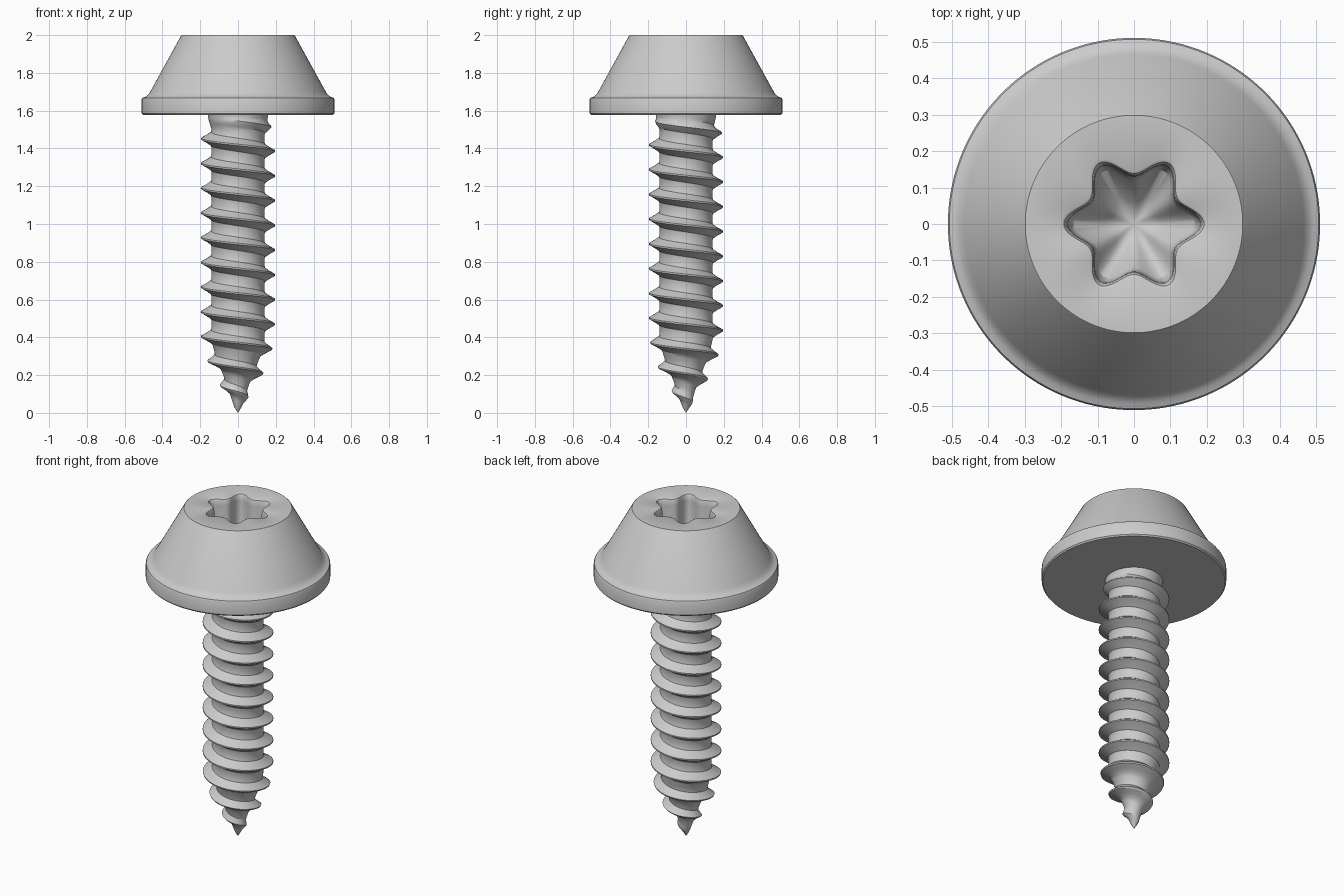
import bpy, bmesh, math

if "Cube" in bpy.data.objects:
    bpy.data.objects.remove(bpy.data.objects["Cube"])

TAU = 2 * math.pi
steel = bpy.data.materials.new("steel grey")
steel.diffuse_color = (0.6, 0.6, 0.6, 1)
steel.use_nodes = True
steel.node_tree.nodes["Principled BSDF"].inputs["Base Color"].default_value = steel.diffuse_color


def grid_object(name, columns):
    """Skin a list of vertex columns into a closed smooth mesh."""
    bm = bmesh.new()
    cols = [[bm.verts.new(p) for p in c] for c in columns]
    for a, b in zip(cols, cols[1:]):
        for j in range(len(a) - 1):
            bm.faces.new((a[j], b[j], b[j + 1], a[j + 1]))
    bmesh.ops.remove_doubles(bm, verts=bm.verts[:], dist=0.0002)
    bmesh.ops.dissolve_degenerate(bm, edges=bm.edges[:], dist=0.0001)
    bmesh.ops.recalc_face_normals(bm, faces=bm.faces[:])
    me = bpy.data.meshes.new(name)
    bm.to_mesh(me)
    bm.free()
    me.materials.append(steel)
    ob = bpy.data.objects.new(name, me)
    bpy.context.collection.objects.link(ob)
    bpy.ops.object.select_all(action='DESELECT')
    ob.select_set(True)
    bpy.context.view_layer.objects.active = ob
    bpy.ops.object.shade_smooth_by_angle(angle=math.radians(32))
    return ob


def lerp(table, x):
    """Piecewise linear lookup."""
    if x <= table[0][0]:
        return table[0][1]
    for (x0, y0), (x1, y1) in zip(table, table[1:]):
        if x <= x1:
            return y0 + (y1 - y0) * (x - x0) / (x1 - x0)
    return table[-1][1]


# Head: flange, cone and six-lobed drive recess in one revolved skin
outer = [(0, 1.577), (0.503, 1.577), (0.51, 1.585), (0.51, 1.66),
         (0.506, 1.668), (0.49, 1.674), (0.477, 1.683), (0.465, 1.70),
         (0.302, 1.996), (0.298, 2.0)]
# Recess rows: (scale of the star outline, height)
recess = [(1.10, 2.0), (1.04, 1.996), (1.0, 1.985), (0.98, 1.96),
          (0.96, 1.78), (0.90, 1.755), (0.45, 1.70), (0, 1.65)]


def star(a):
    return 0.157 + 0.026 * math.cos(6 * a) + 0.002 * math.cos(12 * a)


N = 144
head_cols = []
for i in range(N + 1):
    a = TAU * i / N
    rows = outer + [(s * star(a), z) for s, z in recess]
    head_cols.append([(r * math.cos(a), r * math.sin(a), z) for r, z in rows])
grid_object("head", head_cols)

# Threaded shank: rows follow the helix so that the crest stays crisp
PITCH, CREST, TOP = 0.131, 0.076, 1.58
core = [(0, 0), (0.03, 0.018), (0.07, 0.033), (0.14, 0.055), (0.22, 0.086),
        (0.3, 0.118), (0.38, 0.14), (1.50, 0.14), (1.55, 0.155), (TOP, 0.16)]
crest = [(0, 0), (0.03, 0.02), (0.07, 0.047), (0.14, 0.092), (0.2, 0.13),
         (0.27, 0.16), (0.34, 0.182), (0.4, 0.195), (1.47, 0.195),
         (1.53, 0.17), (1.56, 0.157), (TOP, 0.16)]
tooth = [(-0.5, 0), (-0.38, 0), (-0.27, 0.06), (-0.15, 0.48), (-0.03, 1),
         (0.03, 1), (0.15, 0.48), (0.27, 0.06), (0.38, 0)]

N = 72
shank_cols = []
for i in range(N + 1):
    a = TAU * i / N
    col = []
    for k in range(-2, 15):
        for f, h in tooth:
            z = CREST + PITCH * (k + f - i / N)
            z = min(max(z, 0), TOP)
            r0 = lerp(core, z)
            r = r0 + h * (lerp(crest, z) - r0)
            col.append((r * math.cos(a), r * math.sin(a), z))
    shank_cols.append(col)
grid_object("threaded_shank", shank_cols)
